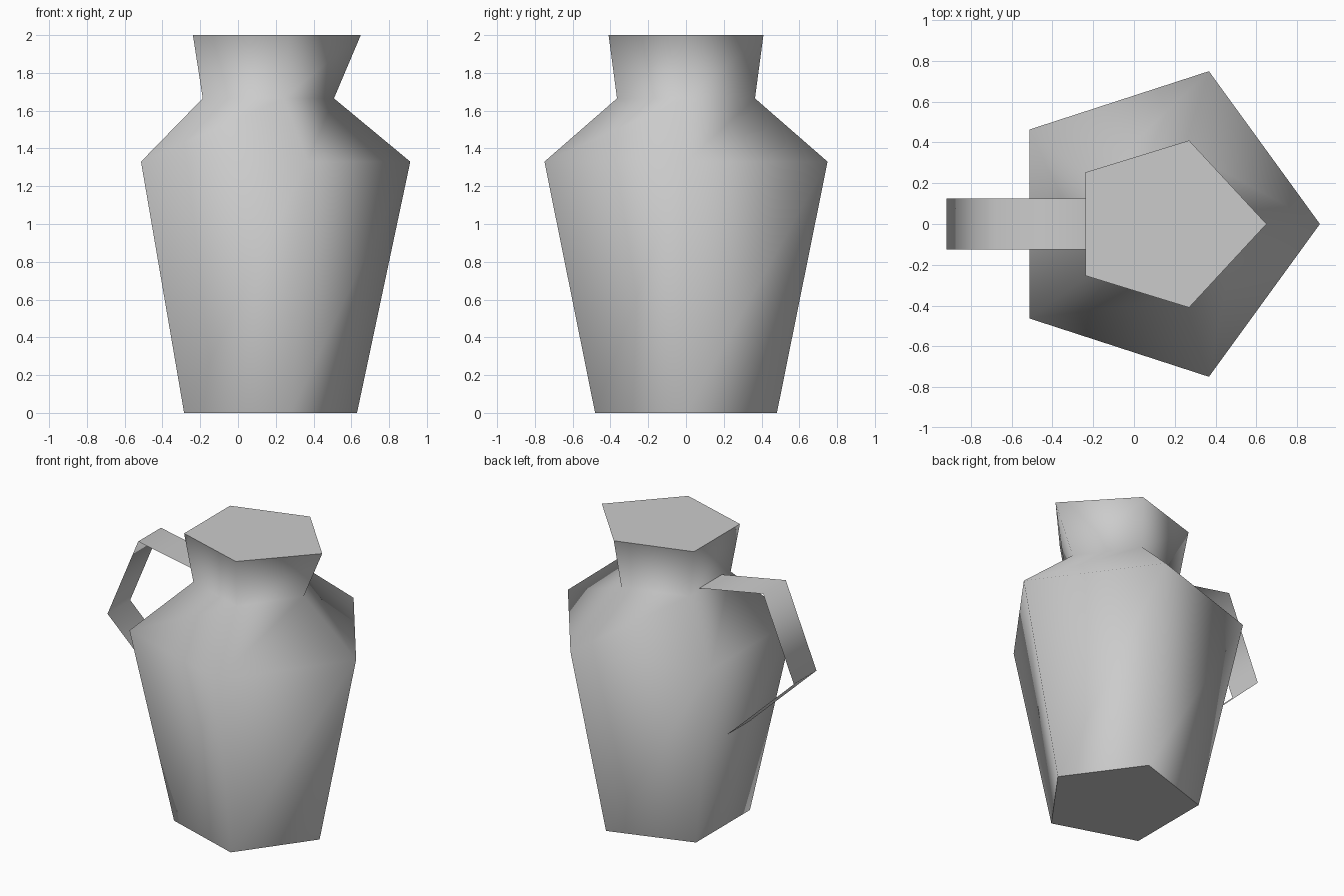
import bpy
import bmesh
import math

cube = bpy.data.objects.get("Cube")
if cube:
    bpy.data.objects.remove(cube, do_unlink=True)

# One plain clay colour
clay = bpy.data.materials.new("grey_clay")
clay.use_nodes = True
clay.diffuse_color = (0.6, 0.6, 0.6, 1)
bsdf = clay.node_tree.nodes["Principled BSDF"]
bsdf.inputs["Base Color"].default_value = (0.6, 0.6, 0.6, 1)
bsdf.inputs["Roughness"].default_value = 0.8

SIDES = 5
AXIS_X = 0.124


def finish(name, bm):
    mesh = bpy.data.meshes.new(name)
    bm.to_mesh(mesh)
    bm.free()
    mesh.materials.append(clay)
    obj = bpy.data.objects.new(name, mesh)
    bpy.context.collection.objects.link(obj)
    return obj


def ring(bm, radius, z):
    verts = []
    for i in range(SIDES):
        a = math.tau * i / SIDES
        verts.append(bm.verts.new((AXIS_X + radius * math.cos(a), radius * math.sin(a), z)))
    return verts


def bridge(bm, lower, upper):
    for i in range(SIDES):
        j = (i + 1) % SIDES
        face = bm.faces.new((lower[i], lower[j], upper[j], upper[i]))
        face.smooth = True


# Jug body: five-sided rings for base, shoulder, neck and rim
bm = bmesh.new()
profile = [(0.506, 0), (0.788, 1.33), (0.384, 1.665), (0.431, 2)]
rings = [ring(bm, r, z) for r, z in profile]

# Rim is stretched along x, with its front corner pulled out as a spout
rim = rings[-1]
for v in rim:
    v.co.x += 0.013 if v.co.x > AXIS_X else -0.014
rim[0].co.x = 0.65

for lower, upper in zip(rings, rings[1:]):
    bridge(bm, lower, upper)

# Flat caps
bm.faces.new(list(reversed(rings[0])))
bm.faces.new(rim)
finish("jug_body", bm)

# Handle: a thin bent strap from neck to belly
bm = bmesh.new()
path = [(-0.19, 1.683), (-0.683, 1.776), (-0.92, 1.208), (-0.41, 0.724)]
rows = [[bm.verts.new((x, y, z)) for y in (-0.125, 0.125)] for x, z in path]
for a, b in zip(rows, rows[1:]):
    face = bm.faces.new((a[0], a[1], b[1], b[0]))
    face.smooth = True
bm.normal_update()
# Outside of the strap faces up and away from the body
if bm.faces[:][0].normal.z < 0:
    bmesh.ops.reverse_faces(bm, faces=bm.faces[:])
finish("handle", bm)
